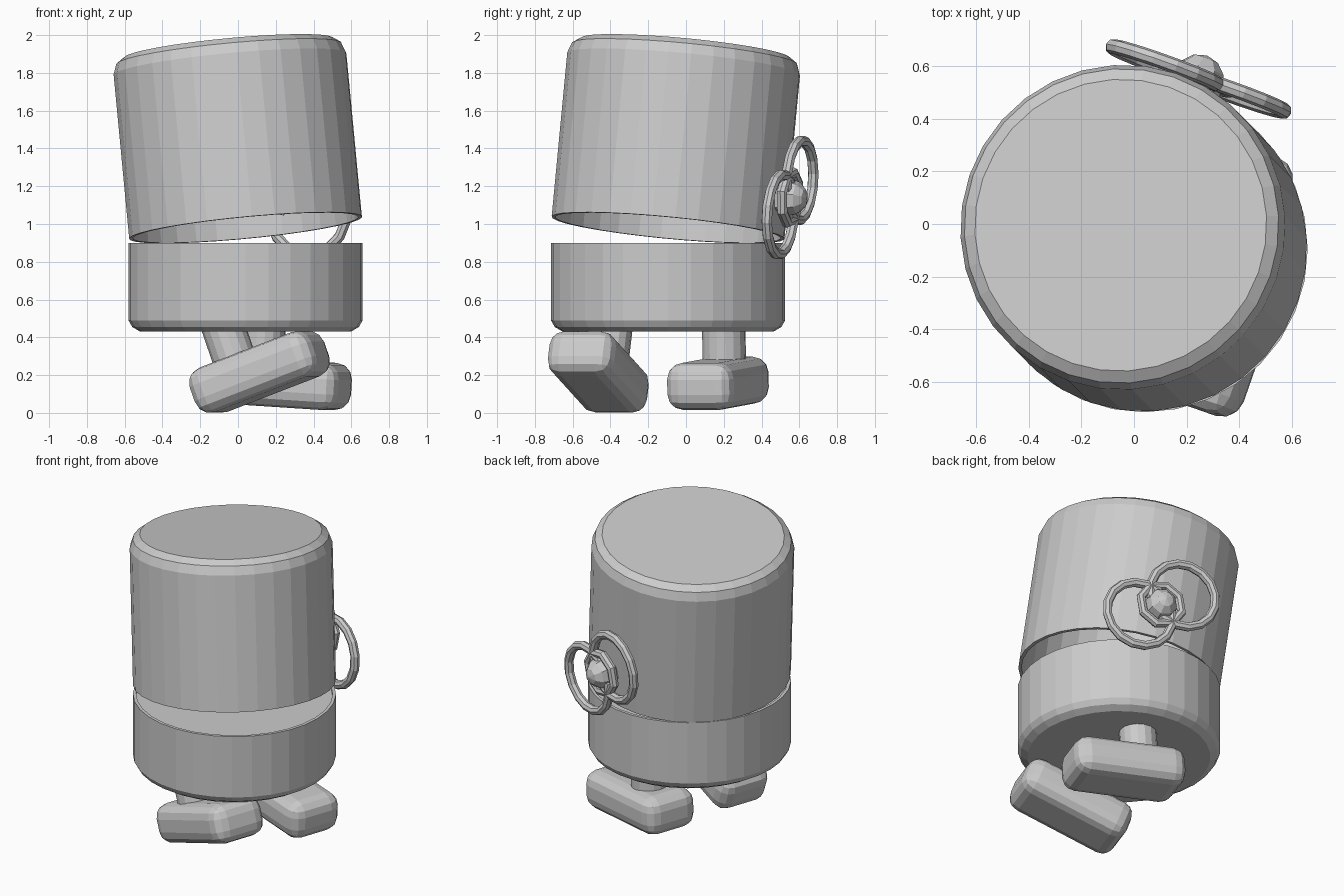
import bpy
import bmesh
import math
from mathutils import Matrix, Vector

cube = bpy.data.objects.get("Cube")
if cube:
    bpy.data.objects.remove(cube)

# Single grey material
grey = bpy.data.materials.new("plain grey")
grey.use_nodes = True
tone = (0.6, 0.6, 0.6, 1)
grey.diffuse_color = tone
grey.node_tree.nodes["Principled BSDF"].inputs["Base Color"].default_value = tone


def frame(origin, x, z):
    """Placement matrix from an origin, an approximate x axis and a z axis."""
    z = z.normalized()
    y = z.cross(x).normalized()
    x = y.cross(z)
    m = Matrix((x, y, z)).transposed().to_4x4()
    m.translation = origin
    return m


def finish(name, bm, matrix):
    bmesh.ops.recalc_face_normals(bm, faces=bm.faces)
    mesh = bpy.data.meshes.new(name)
    bm.to_mesh(mesh)
    bm.free()
    mesh.materials.append(grey)
    obj = bpy.data.objects.new(name, mesh)
    obj.matrix_world = matrix
    bpy.context.collection.objects.link(obj)
    return obj


def lathe(name, profile, sides, matrix):
    """Spin a (radius, height) profile about local z."""
    bm = bmesh.new()
    verts = [bm.verts.new((r, 0, h)) for r, h in profile]
    edges = [bm.edges.new(pair) for pair in zip(verts, verts[1:])]
    bmesh.ops.spin(bm, geom=verts + edges, cent=(0, 0, 0), axis=(0, 0, 1),
                   angle=math.tau, steps=sides)
    bmesh.ops.remove_doubles(bm, verts=bm.verts, dist=0.0005)
    return finish(name, bm, matrix)


def ring(name, major, minor, sides, matrix, tube_sides=8):
    profile = []
    for i in range(tube_sides + 1):
        a = math.tau * i / tube_sides
        profile.append((major + minor * math.cos(a), minor * math.sin(a)))
    return lathe(name, profile, sides, matrix)


def rounded_box(name, size, radius, matrix):
    bm = bmesh.new()
    bmesh.ops.create_cube(bm, size=1)
    bmesh.ops.scale(bm, vec=size, verts=bm.verts)
    bmesh.ops.bevel(bm, geom=bm.edges[:], offset=radius, segments=3,
                    profile=0.5, affect='EDGES')
    return finish(name, bm, matrix)


up = Vector((0, 0, 1))
forward = Vector((0.945, -0.33, 0)).normalized()
side = up.cross(forward)
centre = Vector((0.04, -0.095, 0))
R = 0.62

# Lower body: a cup with a shallow recessed top
lathe("lower_body",
      [(0, 0.43), (0.558, 0.43), (0.6, 0.455), (R, 0.49), (R, 0.9),
       (0.6, 0.9), (0.6, 0.885), (0, 0.885)],
      32, Matrix.Translation(centre))

# Upper body: thin hollow shell, tipped open
axis = Vector((-0.095, 0.095, 1)).normalized()
lid_base = centre + up * 0.98
H = 0.96
lathe("upper_body",
      [(0, H), (0.557, H), (0.6, H - 0.03), (R, H - 0.085), (R, 0),
       (0.6, 0), (0.6, H - 0.09), (0.54, H - 0.02), (0, H - 0.02)],
      32, frame(lid_base, forward, axis))

# Winding key on the side of the upper body
outward = (side - axis * side.dot(axis)).normalized()
key_at = lid_base + axis * 0.2 + outward * 0.667
key = frame(key_at, Vector((0.265, -0.09, -0.183)), outward)
for name, sign in (("key_lower_loop", 1), ("key_upper_loop", -1)):
    ring(name, 0.212, 0.029, 16, key @ Matrix.Translation((sign * 0.165, 0, 0)))
ring("key_collar", 0.135, 0.029, 8, key)
dome = [(0.1 * math.cos(a), 0.1 * math.sin(a) - 0.005)
        for a in (math.pi / 6 * i for i in range(4))]
lathe("key_hub", [(0, -0.08), (0.1, -0.08)] + dome, 8, key)

# Legs and feet, swung from the hips in mid step
for prefix, hip, pitch in (("left", (0.137, 0.2, 0.43), -3.5),
                           ("right", (-0.07, -0.4, 0.43), 20)):
    a = math.radians(pitch)
    toe = forward * math.cos(a) + up * math.sin(a)
    shin = up * math.cos(a) - forward * math.sin(a)
    hip_frame = frame(Vector(hip), toe, shin)
    lathe(prefix + "_leg", [(0, -0.25), (0.115, -0.25), (0.115, 0.06), (0, 0.06)],
          16, hip_frame)
    rounded_box(prefix + "_foot", (0.72, 0.37, 0.25), 0.085,
                hip_frame @ Matrix.Translation((0.11, 0, -0.267)))
